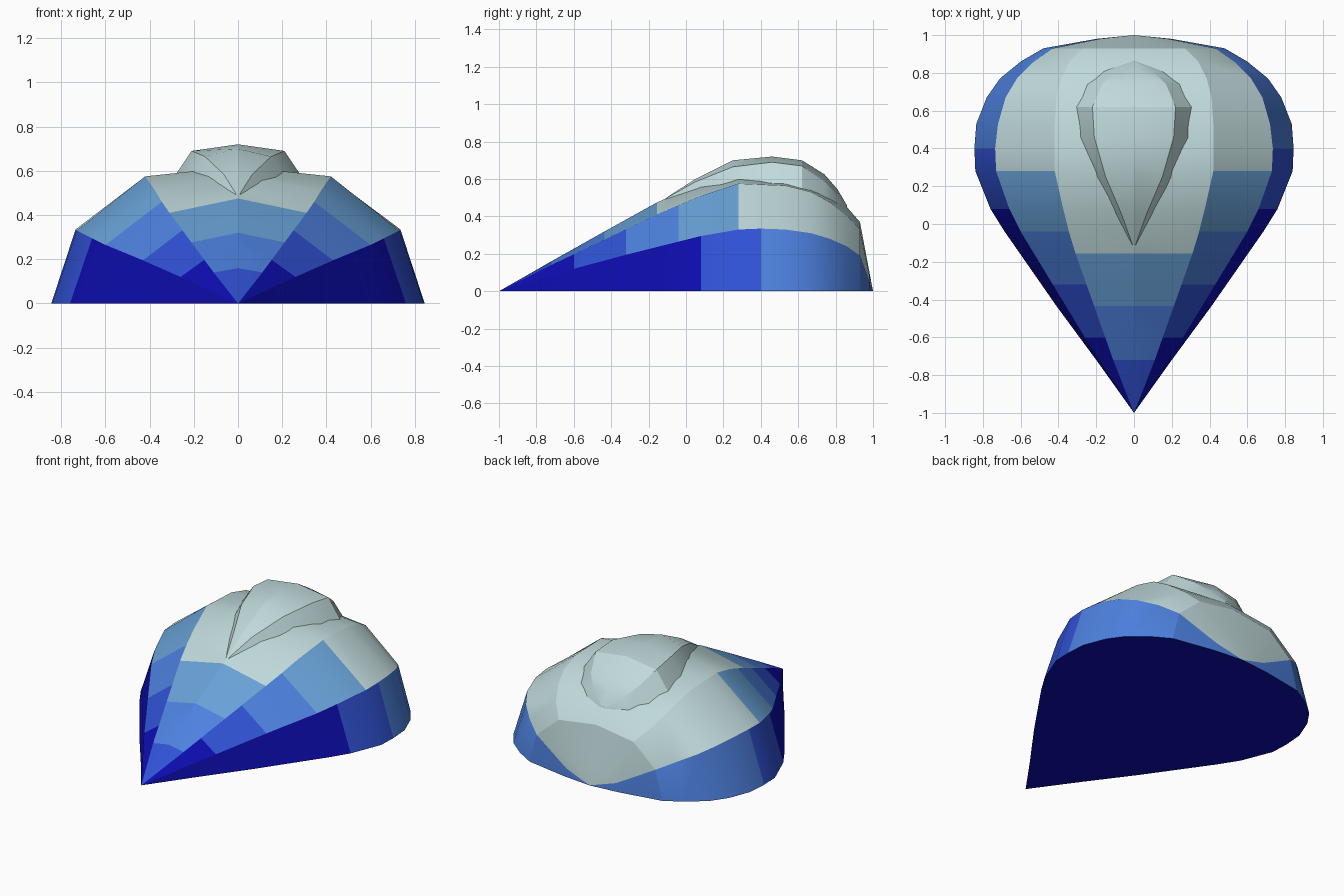
import bpy, bmesh, math

if "Cube" in bpy.data.objects:
    bpy.data.objects.remove(bpy.data.objects["Cube"])


def material(name, rgb):
    m = bpy.data.materials.new(name)
    m.diffuse_color = (*rgb, 1)
    m.use_nodes = True
    m.node_tree.nodes["Principled BSDF"].inputs["Base Color"].default_value = m.diffuse_color
    return m


NAVY, ROYAL, MID, SKY, PALE = range(5)
MATS = [material("navy", (0.004, 0.004, 0.45)),
        material("royal blue", (0.03, 0.085, 0.67)),
        material("mid blue", (0.075, 0.22, 0.74)),
        material("sky blue", (0.14, 0.36, 0.68)),
        material("pale grey", (0.53, 0.70, 0.71))]


def interp(table, y):
    """Linear lookup in rows of (y, values...)."""
    for a, b in zip(table, table[1:]):
        if y <= b[0]:
            t = (y - a[0]) / (b[0] - a[0])
            return [p + (q - p) * t for p, q in zip(a[1:], b[1:])]
    return list(table[-1][1:])


def loft(name, rows, rule):
    """Skin mirrored half sections: rows of (y, [(x, z) from outer to centre])."""
    bm = bmesh.new()
    rings = []
    for y, half in rows:
        pts = half + [(-x, z) for x, z in reversed(half[:-1])]
        rings.append([bm.verts.new((x, y, z)) for x, z in pts])
    n = len(rings[0])
    strips = len(rows[0][1]) - 1
    for (ya, _), (yb, _), ra, rb in zip(rows, rows[1:], rings, rings[1:]):
        for i in range(n):
            j = (i + 1) % n
            f = bm.faces.new((ra[i], ra[j], rb[j], rb[i]))
            strip = -1 if i == n - 1 else min(i, 2 * strips - 1 - i)
            f.material_index = rule(strip, (ya + yb) / 2)
    bmesh.ops.remove_doubles(bm, verts=bm.verts, dist=0.0005)
    bmesh.ops.recalc_face_normals(bm, faces=bm.faces)
    me = bpy.data.meshes.new(name)
    bm.to_mesh(me)
    bm.free()
    for m in MATS:
        me.materials.append(m)
    ob = bpy.data.objects.new(name, me)
    bpy.context.collection.objects.link(ob)
    bpy.ops.object.select_all(action='DESELECT')
    ob.select_set(True)
    bpy.context.view_layer.objects.active = ob
    bpy.ops.object.shade_smooth_by_angle(angle=math.radians(20))
    return ob


# Guide lines of the shell, running from front tip to back
BASE = [(-1, 0), (-.72, .2), (-.435, .41), (-.04, .685), (.08, .76), (.28, .84),
        (.4, .845), (.53, .835), (.67, .78), (.77, .71), (.86, .6), (.93, .48),
        (.98, .2), (1, 0)]
LOWER = [(-1, 0, 0), (-.6, .26, .12), (-.32, .43, .195), (-.04, .6, .265),
         (.08, .66, .295), (.28, .73, .33), (.4, .735, .335), (.53, .72, .33),
         (.67, .68, .31), (.77, .62, .28), (.86, .53, .24), (.93, .43, .19),
         (.98, .18, .055), (1, 0, 0)]
UPPER = [(-1, 0, 0), (-.72, .11, .14), (-.155, .31, .41), (-.04, .345, .46),
         (.08, .375, .51), (.28, .42, .575), (.53, .42, .565), (.67, .41, .53),
         (.77, .385, .475), (.86, .34, .405), (.93, .27, .33), (.98, .1, .09), (1, 0, 0)]
CREST = [(-1, 0), (-.72, .16), (-.435, .32), (-.155, .475), (.08, .575), (.28, .62),
         (.4, .615), (.53, .595), (.67, .555), (.77, .51), (.86, .45), (.93, .37),
         (.98, .106), (1, 0)]


def section(y):
    return [(interp(BASE, y)[0], 0), tuple(interp(LOWER, y)),
            tuple(interp(UPPER, y)), (0, interp(CREST, y)[0])]


# Colour bands per strip: (rear limit in y, colour)
BANDS = [[(.08, NAVY), (.4, ROYAL), (2, MID)],
         [(-.6, NAVY), (-.32, ROYAL), (-.04, MID), (.28, SKY), (2, PALE)],
         [(-.72, ROYAL), (-.435, MID), (-.155, SKY), (2, PALE)]]


def shell_colour(strip, y):
    if strip < 0:
        return NAVY
    return next(c for limit, c in BANDS[strip] if y < limit)


YS = sorted({r[0] for r in BASE + LOWER + UPPER + CREST})
loft("shell", [(y, section(y)) for y in YS], shell_colour)


# Raised teardrop hump: y, foot x, ridge x, ridge z, crest z
HUMP = [(-.11, .015, .008, .495, .497), (.05, .1, .065, .585, .6),
        (.25, .2, .15, .665, .7), (.46, .29, .21, .69, .72),
        (.62, .31, .22, .67, .7), (.74, .25, .17, .59, .625),
        (.81, .16, .1, .52, .545), (.86, .02, .01, .455, .46)]


def shell_height(x, y):
    (ux, uz), (_, cz) = section(y)[2:]
    return cz + (uz - cz) * x / ux


rows = [(y, [(fx, shell_height(fx, y) - .008), (rx, rz), (0, cz)])
        for y, fx, rx, rz, cz in HUMP]
loft("top_hump", rows, lambda strip, y: PALE)
